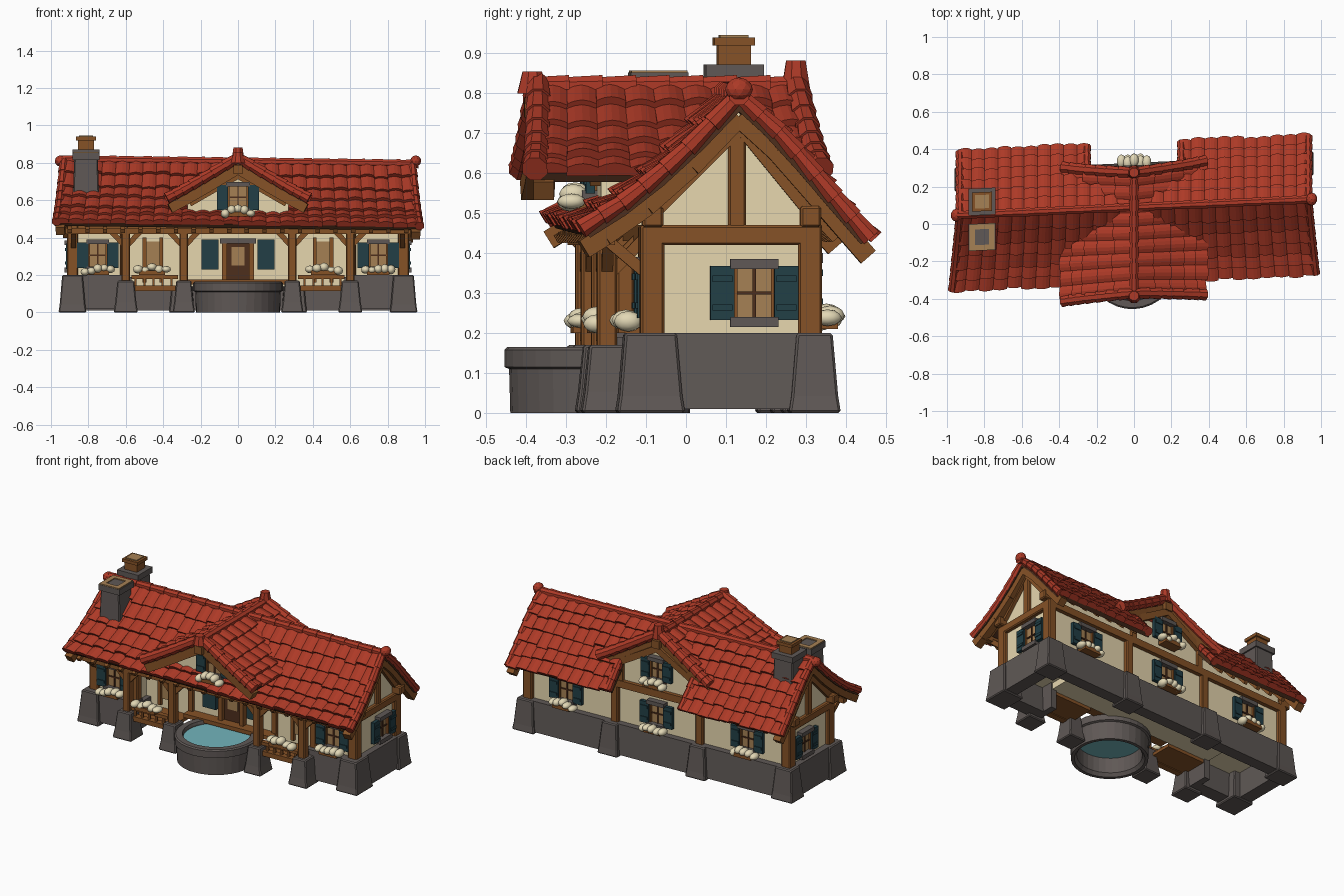
import bpy, bmesh, math, random
from mathutils import Vector, Matrix

if "Cube" in bpy.data.objects:
    bpy.data.objects.remove(bpy.data.objects["Cube"])
random.seed(4)

COLORS = {
    "red_tile": (0.42, 0.042, 0.02), "wood": (0.24, 0.085, 0.02), "dark_wood": (0.075, 0.028, 0.012),
    "stone": (0.115, 0.098, 0.092), "plaster": (0.80, 0.68, 0.43), "teal_paint": (0.016, 0.05, 0.062),
    "water": (0.17, 0.46, 0.50), "blossom": (0.76, 0.68, 0.46), "tan": (0.38, 0.22, 0.09)}
MATS = {}
for n, c in COLORS.items():
    MATS[n] = bpy.data.materials.new(n)
    MATS[n].diffuse_color = (*c, 1)
PARTS = {}
SHEAR = 0.045      # the whole house leans back slightly towards +x


def part(name, mat):
    return PARTS.setdefault((name, mat), bmesh.new())


def box(name, mat, x0, x1, y0, y1, z0, z1, flare=0.0, M=Matrix()):
    bm = part(name, mat)
    size = Vector((abs(x1 - x0), abs(y1 - y0), abs(z1 - z0)))
    mid = Vector((x0 + x1, y0 + y1, z0 + z1)) / 2
    for v in bmesh.ops.create_cube(bm, size=1)["verts"]:
        f = flare if v.co.z < 0 else 0
        sx, sy = math.copysign(f, v.co.x), math.copysign(f, v.co.y)
        v.co = M @ (mid + Vector((v.co.x * size.x + sx, v.co.y * size.y + sy, v.co.z * size.z)))


def rod(name, mat, p, q, r0, r1=None, n=4):
    """Bar from p to q; n=4 gives a square beam, more sides a round tile."""
    p, q = Vector(p), Vector(q)
    rot = (q - p).to_track_quat('Z', 'Y').to_matrix().to_4x4()
    M = Matrix.Translation((p + q) / 2) @ rot @ Matrix.Rotation(math.pi / n, 4, 'Z')
    bmesh.ops.create_cone(part(name, mat), cap_ends=True, segments=n, radius1=r0,
                          radius2=r0 if r1 is None else r1, depth=(q - p).length, matrix=M)


def prism(name, mat, poly, axis, a, b):
    bm = part(name, mat)
    mk = (lambda k, p: (k, p[0], p[1])) if axis == 'x' else (lambda k, p: (p[0], k, p[1]))
    r0, r1 = [[bm.verts.new(mk(k, p)) for p in poly] for k in (a, b)]
    bm.faces.new(r0)
    bm.faces.new(r1)
    for i in range(len(poly)):
        j = (i + 1) % len(poly)
        bm.faces.new((r0[i], r0[j], r1[j], r1[i]))


def blob(name, mat, c, r, M=Matrix(), sub=2):
    bm = part(name, mat)
    bmesh.ops.create_icosphere(bm, subdivisions=sub, radius=1,
                               matrix=M @ Matrix.Translation(c) @ Matrix.Diagonal((*r, 1)))


# ---- roof surfaces -------------------------------------------------------
def along(pts, t):
    t = min(max(t, 0), 1.05) * (len(pts) - 1)
    i = min(int(t), len(pts) - 2)
    f = t - i
    return [a + (b - a) * f for a, b in zip(pts[i], pts[i + 1])]


FRONT = [(0.09, 0.80), (-0.05, 0.655), (-0.18, 0.545), (-0.30, 0.47)]
BACK = [(0.09, 0.80), (0.20, 0.70), (0.31, 0.57), (0.415, 0.45)]
DORMER = [(0.0, 0.815), (0.15, 0.725), (0.28, 0.65), (0.375, 0.60)]


def front(u, t):
    y, z = along(FRONT, t)
    return Vector((u * (0.94 + 0.04 * t), y, z - 0.012 * u))


def back(u, t):
    y, z = along(BACK, t)
    return Vector((u * 0.94, y, z - 0.012 * u))


def dormer(s):
    def P(u, t):
        x, z = along(DORMER, t)
        a, b = -0.37 - 0.025 * t, 0.275 + 0.045 * t
        return Vector((s * x, a + (b - a) * u, z))
    return P


def shell(bm, P, N, us, ts, top, bot):
    """Closed curved slab over the grid us x ts, offset along the normal."""
    lay = [[[bm.verts.new(P(u, t) + N * f(i, j)) for j, u in enumerate(us)]
            for i, t in enumerate(ts)] for f in (top, bot)]
    R, C = len(ts), len(us)
    for g in lay:
        for i in range(R - 1):
            for j in range(C - 1):
                bm.faces.new((g[i][j], g[i][j + 1], g[i + 1][j + 1], g[i + 1][j]))
    rim = [(0, j) for j in range(C)] + [(i, C - 1) for i in range(1, R)] + \
          [(R - 1, j) for j in range(C - 2, -1, -1)] + [(i, 0) for i in range(R - 2, 0, -1)]
    for (a, b), (c, d) in zip(rim, rim[1:] + rim[:1]):
        bm.faces.new((lay[0][a][b], lay[0][c][d], lay[1][c][d], lay[1][a][b]))


def slope(name, P, u0, u1, t0, t1, cols, rows):
    def normal(u, t):
        n = (P(u + .01, t) - P(u, t)).cross(P(u, t + .01) - P(u, t)).normalized()
        return n if n.z > 0 else -n
    N = normal((u0 + u1) / 2, (t0 + t1) / 2)
    ts = [t0 + (t1 - t0) * i / 4 for i in range(5)]
    shell(part(name + "_deck", "dark_wood"), P, N, [u0, u1], ts, lambda i, j: 0, lambda i, j: -0.025)
    du, dt = (u1 - u0) / cols, (t1 - t0) / rows
    for r in range(rows):
        for c in range(cols):
            a, t = u0 + c * du, t0 + r * dt
            low = t + dt * (1.08 + random.uniform(-.12, .10))
            h = random.uniform(.014, .022)
            shell(part(name + "_tiles", "red_tile"), P, normal(a + du / 2, t + dt / 2),
                  [a + du * k / 4 for k in range(5)], [t, min(low, 1.03)],
                  lambda i, j: 0.004 + h * i + 0.011 * math.sin(math.pi * j / 4),
                  lambda i, j: -0.002)


def roll(name, pts, r):
    """Chain of overlapping round tiles along a path."""
    for p, q in zip(pts, pts[1:]):
        p, q = Vector(p), Vector(q)
        rod(name, "red_tile", p, q + (q - p) * .15, r * .85, r * 1.08, 8)


slope("front_roof", front, -1, 1, 0, 1, 26, 6)
slope("back_roof", back, -1, -0.25, 0, 1, 10, 6)
slope("back_roof", back, 0.25, 1, 0, 1, 10, 6)
slope("back_roof", back, -0.25, 0.25, 0, 0.5, 6, 3)
for s in (-1, 1):
    slope("cross_roof", dormer(s), 0, 1, 0, 1, 9, 5)
    steps = [i / 7 for i in range(8)]
    for P in (front, back):
        roll("gable_edge_tiles", [P(s * 0.99, t) + Vector((0, 0, .008)) for t in steps], .024)
        # wooden barge boards and gable rafters
        for t0, t1 in zip(steps[::2], steps[1::2] + [1]):
            t1 = min(t0 + 2 / 7, 1)
            off = Vector((0, 0, -.048))
            rod("barge_board", "wood", P(s * .97, t0) + off, P(s * .97, t1) + off, .034)
    roll("back_gap_edge_tiles", [back(s * .27, t) + Vector((0, 0, .012)) for t in steps[3:]], .024)
    for v in (0, 1):
        roll("cross_edge_tiles", [dormer(s)(v, t) + Vector((0, 0, .014)) for t in steps], .031)
        w = .03 if v == 0 else .97
        for t0, t1 in ((0, .34), (.33, .67), (.66, .96)):
            off = Vector((0, 0, -.05))
            rod("cross_barge_board", "wood", dormer(s)(w, t0) + off, dormer(s)(w, t1) + off, .036)
roll("ridge_tiles", [(-.95 + i * .095, .09, .807 - .012 * (-1 + i * .1)) for i in range(21)], .024)
roll("cross_ridge_tiles", [(0, -.39 + i * .084, .82) for i in range(9)], .026)
for y, z in ((-.385, .845), (.275, .872)):
    rod("ridge_finial", "red_tile", (0, y, .80), (0, y, z + .01), .04, .026, 8)
    rod("ridge_beam_end", "wood", (0, y - .02, .765), (0, y + .035, .765), .035)
for x in (-.95, .95):
    blob("ridge_finial", "red_tile", (x, .09, .81), (.03, .035, .03))

# ---- walls ---------------------------------------------------------------
for s in (-1, 1):
    prism("wing_wall", "plaster", [(-.13, .18), (.275, .18), (.275, .545), (.09, .755), (-.13, .535)],
          'x', s * .6, s * .89)
prism("centre_wall", "plaster", [(-.04, .14), (.275, .14), (.275, .545), (.09, .755), (-.04, .625)], 'x', -.6, .6)
prism("cross_gable_wall", "plaster", [(-.27, .46), (.27, .46), (.27, .61), (0, .765), (-.27, .61)], 'y', -.225, .276)

# ---- stone plinth, flared piers, pond ------------------------------------
box("plinth_back", "stone", -.91, .91, .265, .315, 0.01, .2, .012)
for s in (-1, 1):
    box("plinth_end", "stone", s * .87, s * .93, -.15, .3, 0.01, .2, .012)
    box("plinth_front", "stone", s * .58, s * .9, -.18, -.11, 0.02, .2, .01)
    box("plinth_return", "stone", s * .57, s * .61, -.2, -.03, 0.02, .19)
    for x, y, w, d in ((.885, -.13, .055, .065), (.885, .28, .055, .045), (.3, .29, .05, .045),
                       (.6, -.225, .045, .045), (.29, -.225, .04, .045)):
        box("stone_pier", "stone", s * (x - w), s * (x + w), y - d, y + d, 0, .2 if y > -.2 else .17, .017)
        box("stone_pier", "stone", s * (x - w - .006), s * (x + w + .006), y - d - .006, y + d + .006, 0, .09, .014)
    box("porch_deck", "wood", s * .3, s * .6, -.23, -.04, .12, .14)
box("porch_deck", "wood", -.3, .3, -.11, -.03, .15, .175)

prof = [(.205, 0), (.225, 0), (.228, .11), (.24, .115), (.24, .158), (.232, .165), (.195, .165), (.19, .15), (.19, .02)]
bm, n = part("pond_wall", "stone"), 32
rings = [[bm.verts.new((r * math.cos(a), -.215 + r * math.sin(a), z)) for r, z in prof]
         for a in (2 * math.pi * i / n for i in range(n))]
for i in range(n):
    for j in range(len(prof)):
        k = (j + 1) % len(prof)
        bm.faces.new((rings[i][j], rings[(i + 1) % n][j], rings[(i + 1) % n][k], rings[i][k]))
rod("pond_water", "water", (0, -.215, .115), (0, -.215, .142), .193, None, n)

# ---- timber frame --------------------------------------------------------
for s in (-1, 1):
    for x, y, w in ((.885, -.125, .03), (.885, .27, .03), (.61, -.125, .022), (.29, .275, .025)):
        box("wall_post", "wood", s * (x - w), s * (x + w), y - w, y + w, .19, .47)
    for x in (.29, .6):
        box("porch_post", "wood", s * (x - .023), s * (x + .023), -.25, -.2, .15, .44)
        for d in (-1, 1):
            rod("porch_brace", "wood", (s * x, -.225, .35), (s * x + d * .075, -.225, .43), .02)
        rod("porch_brace", "wood", (s * x, -.225, .34), (s * x, -.12, .45), .02)
    rod("corner_brace", "wood", (s * .88, -.14, .35), (s * .88, -.235, .43), .02)
    # end gable framing
    box("gable_beam", "wood", s * .88, s * .915, -.15, .3, .42, .47)
    box("king_post", "wood", s * .88, s * .91, .065, .11, .46, .73)
    for y in (-.125, .27):
        box("plate_end", "wood", s * .87, s * .945, y - .026, y + .026, .465, .518)
    rod("gable_rafter", "wood", (s * .89, -.13, .5), (s * .89, .08, .71), .032)
    rod("gable_rafter", "wood", (s * .89, .28, .5), (s * .89, .10, .72), .032)
    # porch railing with balusters
    box("porch_rail", "wood", s * .32, s * .57, -.24, -.21, .18, .2)
    box("porch_rail", "wood", s * .32, s * .57, -.245, -.205, .115, .145)
    for i in range(5):
        box("baluster", "wood", s * (.35 + i * .048), s * (.362 + i * .048), -.232, -.218, .14, .185)
    # cross gable framing, front and back
    for y in (-.232, .283):
        rod("cross_rafter", "wood", (s * .26, y, .585), (0, y, .735), .028)
    box("cross_post", "wood", s * .235, s * .27, .265, .295, .45, .61)
box("front_eave_beam", "wood", -.93, .93, -.255, -.22, .42, .452)
box("wall_plate_front", "wood", -.9, .9, -.145, -.115, .43, .47)
box("wall_plate_back", "wood", -.9, .9, .265, .3, .425, .47)
for i in range(20):
    x = -.9 + i * 1.8 / 19
    rod("eave_rafter", "wood", (x, -.285, .435), (x, -.13, .525), .016)
    if abs(x) > .27:
        rod("eave_rafter", "wood", (x, .39, .435), (x, .27, .565), .016)


# ---- windows -------------------------------------------------------------
def flowers(x, y, z, w, M=Matrix()):
    for i in range(5):
        k = i / 2 - 1
        blob("window_flowers", "blossom",
             (x + k * w, y + random.uniform(-.012, .008), z + random.uniform(-.008, .01) - .012 * abs(k)),
             (w * .36, .036, random.uniform(.018, .026)), M)


def window(x, y, z, ang, w=.042, h=.06, planter=True):
    """Shuttered window centred at (x, y, z); local -y points outwards."""
    M = Matrix.Translation((x, y, z)) @ Matrix.Rotation(math.radians(ang), 4, 'Z')
    box("window_pane", "tan", -w, w, -.008, .0, -h, h, M=M)
    for s in (-1, 1):
        box("window_jamb", "wood", s * w, s * (w + .012), -.02, 0, -h, h, M=M)
        box("shutter", "teal_paint", s * (w + .008), s * (w + .068), -.03, -.008, -h - .008, h + .008, M=M)
        for k in (-.6, .6):
            box("shutter_batten", "teal_paint", s * (w + .013), s * (w + .063), -.035, -.03, k * h - .008, k * h + .008, M=M)
    box("window_bar", "dark_wood", -.004, .004, -.014, 0, -h, h, M=M)
    box("window_bar", "dark_wood", -w, w, -.014, 0, -.004, .004, M=M)
    box("window_lintel", "stone", -w - .018, w + .018, -.038, 0, h, h + .025, M=M)
    box("window_sill", "stone", -w - .018, w + .018, -.038, 0, -h - .025, -h, M=M)
    if planter:
        box("planter_box", "wood", -.06, .06, -.075, -.01, -h - .045, -h - .02, M=M)
        flowers(0, -.055, -h - .01, .068, M)


for s in (-1, 1):
    window(s * .75, -.13, .305, 0)
    window(s * .62, .275, .315, 180)
    window(s * .89, .13, .3, 90 * s, planter=False)
    flowers(s * .46, -.235, .235, .075)
    box("rail_planter", "wood", s * .39, s * .53, -.265, -.205, .2, .225)
    # recessed porch wall panels
    box("porch_wall_post", "wood", s * .27, s * .3, -.06, -.03, .15, .46)
    box("porch_pane", "tan", s * .42, s * .49, -.047, -.038, .2, .38)
    for x in (.4, .49):
        box("porch_pane_frame", "wood", s * x, s * (x + .02), -.058, -.036, .16, .4)
    box("door_shutter", "teal_paint", s * .105, s * .195, -.07, -.045, .23, .39)
    box("door_frame", "wood", s * .06, s * .085, -.075, -.03, .16, .37)
window(0, .275, .315, 180)
window(0, .276, .60, 180, .036, .055)
window(0, -.225, .615, 0, .045, .058)
# front door
box("door", "dark_wood", -.065, .065, -.05, -.03, .16, .37)
box("door_glass", "tan", -.035, .035, -.056, -.048, .25, .35)
box("door_lintel", "stone", -.095, .095, -.08, -.03, .37, .395)

# ---- chimneys ------------------------------------------------------------
for y, top in ((.156, .86), (-.033, .84)):
    box("chimney_stack", "stone", -.875, -.75, y - .062, y + .062, .6, top, .008)
    box("chimney_collar", "stone", -.885, -.74, y - .072, y + .072, top - .025, top + .012)
box("chimney_pot", "wood", -.855, -.77, .115, .197, .87, .925)
box("chimney_pot_cap", "wood", -.865, -.76, .105, .207, .92, .94)
box("chimney_flue_top", "tan", -.85, -.775, .12, .192, .94, .946)
for a, b, c, d in ((-.88, -.745, -.103, -.075), (-.88, -.745, .009, .037), (-.88, -.85, -.075, .009), (-.775, -.745, -.075, .009)):
    box("chimney_rim", "tan", a, b, c, d, .85, .858)

# ---- turn the collected parts into objects -------------------------------
for (name, mat), bm in PARTS.items():
    bmesh.ops.recalc_face_normals(bm, faces=bm.faces)
    for v in bm.verts:
        v.co.y += SHEAR * v.co.x
    for f in bm.faces:
        f.smooth = name == "window_flowers"
    me = bpy.data.meshes.new(name)
    bm.to_mesh(me)
    bm.free()
    me.materials.append(MATS[mat])
    ob = bpy.data.objects.new(name, me)
    bpy.context.collection.objects.link(ob)
    if name in ("stone_pier", "chimney_stack", "wall_post", "porch_post", "plate_end", "gable_beam", "king_post"):
        bev = ob.modifiers.new("worn_edges", 'BEVEL')
        bev.width, bev.segments = 0.006, 1

for m in bpy.data.materials:
    if m.users and not m.is_grease_pencil:
        m.use_nodes = True
        m.node_tree.nodes["Principled BSDF"].inputs["Base Color"].default_value = m.diffuse_color
